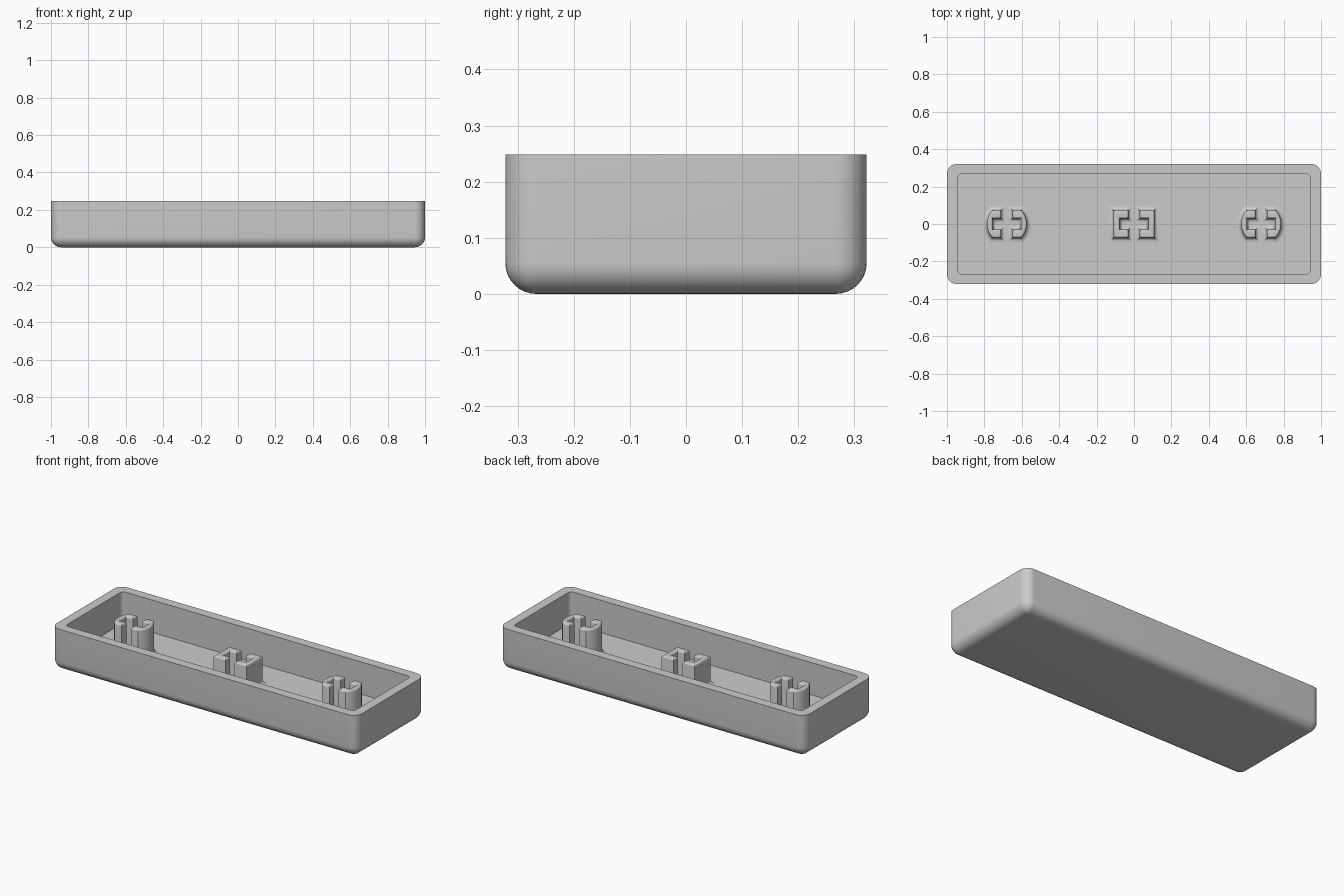
import bpy, bmesh, math
from mathutils import Vector

if "Cube" in bpy.data.objects:
    bpy.data.objects.remove(bpy.data.objects["Cube"])

FLOOR, TOP = 0.057, 0.248
HX, HY, WALL, ROUND = 1.0, 0.322, 0.055, 0.055

grey = bpy.data.materials.new("plain grey")
grey.use_nodes = True
colour = (0.6, 0.6, 0.6, 1)
grey.diffuse_color = colour
grey.node_tree.nodes["Principled BSDF"].inputs["Base Color"].default_value = colour


def rounded_rect(hx, hy, r, steps=8):
    """Counter-clockwise rounded rectangle."""
    pts = []
    for k, (sx, sy) in enumerate([(1, 1), (-1, 1), (-1, -1), (1, -1)]):
        for i in range(steps + 1):
            a = math.pi / 2 * (k + i / steps)
            pts.append(Vector((sx * (hx - r) + r * math.cos(a),
                               sy * (hy - r) + r * math.sin(a))))
    return pts


def offset(pts, d):
    """Move a counter-clockwise outline outward by d with mitred corners."""
    out = []
    for i, p in enumerate(pts):
        e1 = (p - pts[i - 1]).normalized()
        e2 = (pts[(i + 1) % len(pts)] - p).normalized()
        n1, n2 = Vector((e1.y, -e1.x)), Vector((e2.y, -e2.x))
        out.append(p + (n1 + n2) * d / (1 + n1.dot(n2)))
    return out


def loft(name, rings):
    """Skin a stack of (outline, z) rings and cap both ends."""
    bm = bmesh.new()
    loops = [[bm.verts.new((p.x, p.y, z)) for p in pts] for pts, z in rings]
    n = len(loops[0])
    for a, b in zip(loops, loops[1:]):
        for i in range(n):
            j = (i + 1) % n
            bm.faces.new((a[i], a[j], b[j], b[i]))
    bm.faces.new(loops[0][::-1])
    bm.faces.new(loops[-1])
    bmesh.ops.recalc_face_normals(bm, faces=bm.faces)
    mesh = bpy.data.meshes.new(name)
    bm.to_mesh(mesh)
    bm.free()
    mesh.materials.append(grey)
    obj = bpy.data.objects.new(name, mesh)
    bpy.context.collection.objects.link(obj)
    bpy.ops.object.select_all(action='DESELECT')
    obj.select_set(True)
    bpy.context.view_layer.objects.active = obj
    bpy.ops.object.shade_smooth_by_angle(angle=math.radians(35))


# Tray: rounded underside, straight walls, flat rim and recessed floor
rings = []
for i in range(9):
    t = math.pi / 2 * i / 8
    inset = ROUND * (1 - math.sin(t))
    rings.append((rounded_rect(HX - inset, HY - inset, max(ROUND - inset, 0.002)),
                  ROUND * (1 - math.cos(t))))
rings.append((rounded_rect(HX, HY, ROUND), TOP))
inner = rounded_rect(HX - WALL, HY - WALL, 0.025)
rings += [(inner, TOP), (inner, FLOOR)]
loft("tray", rings)


# Clip posts: C-shaped halves that face each other across a slot
def clip_half(outer_side, gap=0.03, depth=0.076, slot=0.03, half=0.074):
    """Outline of the +x half; outer_side runs from bottom to top."""
    return [Vector(p) for p in [(gap, -half)] + outer_side +
            [(gap, half), (gap, slot), (depth, slot), (depth, -slot), (gap, -slot)]]


def post(name, cx, side, outline, top, fillet=0.022, edge=0.011):
    pts = [Vector((cx + side * p.x, side * p.y)) for p in outline]
    rings = []
    for i in range(5):
        t = math.pi / 2 * i / 4
        rings.append((offset(pts, fillet * (1 - math.sin(t))),
                      FLOOR + fillet * (1 - math.cos(t))))
    for i in range(5):
        t = math.pi / 2 * i / 4
        rings.append((offset(pts, -edge * (1 - math.cos(t))),
                      top - edge * (1 - math.sin(t))))
    loft(name, rings)


square = clip_half([(0.109, -0.074), (0.109, 0.074)])
R = 0.107
span = math.asin(0.074 / R)
curved = clip_half([(R * math.cos(span * k / 6), R * math.sin(span * k / 6))
                    for k in range(-6, 7)])

for label, cx, outline, top in (("centre", 0, square, 0.22),
                                ("left", 0.68, curved, 0.242),
                                ("right", -0.68, curved, 0.242)):
    for half, side in (("left", 1), ("right", -1)):
        post(f"{label}_post_{half}_half", cx, side, outline, top)
